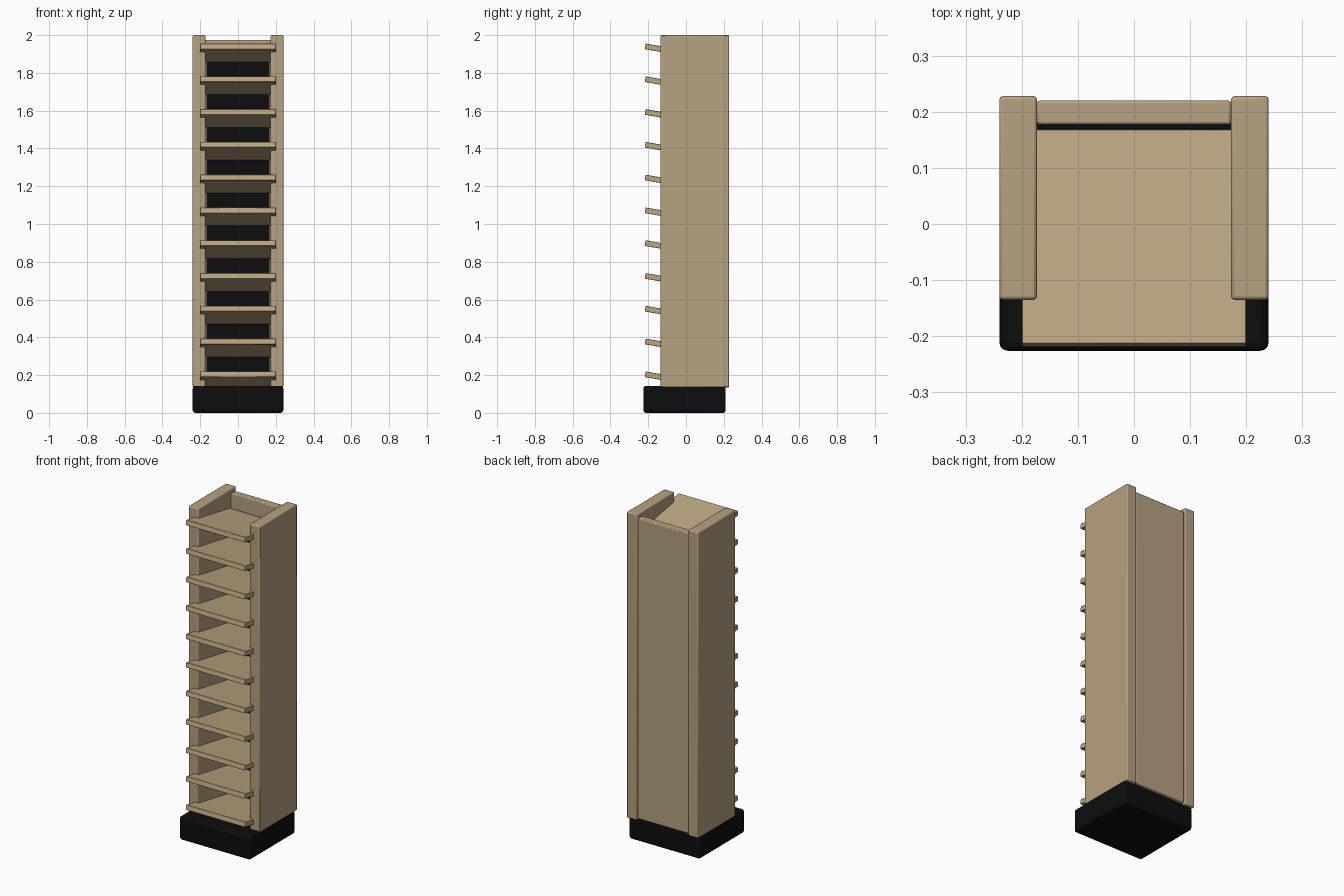
import bpy
import math

cube = bpy.data.objects.get("Cube")
if cube:
    bpy.data.objects.remove(cube, do_unlink=True)


def make_material(name, rgb):
    mat = bpy.data.materials.new(name)
    mat.use_nodes = True
    color = (*rgb, 1.0)
    mat.diffuse_color = color
    bsdf = mat.node_tree.nodes["Principled BSDF"]
    bsdf.inputs["Base Color"].default_value = color
    bsdf.inputs["Roughness"].default_value = 0.7
    return mat


WOOD = make_material("tan wood", (0.47, 0.36, 0.22))
SHELF = make_material("light tan wood", (0.51, 0.39, 0.23))
BLACK = make_material("black", (0.004, 0.004, 0.004))


def box(name, low, high, mat, bevel=0.0, segments=2):
    """Box between two corners, with optional rounded edges."""
    center = [(a + b) / 2 for a, b in zip(low, high)]
    bpy.ops.mesh.primitive_cube_add(size=1, location=center)
    obj = bpy.context.object
    obj.name = name
    obj.scale = [b - a for a, b in zip(low, high)]
    bpy.ops.object.transform_apply(location=False, rotation=False, scale=True)
    obj.data.materials.append(mat)
    if bevel:
        mod = obj.modifiers.new("rounded edges", 'BEVEL')
        mod.width = bevel
        mod.segments = segments
        bpy.ops.object.shade_smooth_by_angle(angle=math.radians(35))
    return obj


# Plinth
box("base", (-0.24, -0.226, 0), (0.24, 0.21, 0.143), BLACK, 0.015, 3)

# Upright side boards
for side, x0, x1 in (("left", 0.173, 0.24), ("right", -0.24, -0.173)):
    box(side + "_side", (x0, -0.135, 0.135), (x1, 0.228, 2.0), WOOD, 0.006)

# Back board with a dark liner on its inner face
box("back_panel", (-0.173, 0.177, 0.143), (0.173, 0.22, 1.975), WOOD, 0.005)
box("back_liner", (-0.167, 0.17, 0.14), (0.167, 0.178, 1.875), BLACK)

# Shelves, tilted so the front edge is higher
TILT = math.radians(-10)
DEPTH = 0.388
for i in range(11):
    shelf = box(f"shelf_{i + 1}", (-0.2, -DEPTH / 2, -0.015), (0.2, DEPTH / 2, 0.015), SHELF, 0.0015, 1)
    shelf.location = (0, -0.025, 0.171 + i * 0.1736)
    shelf.rotation_euler.x = TILT
